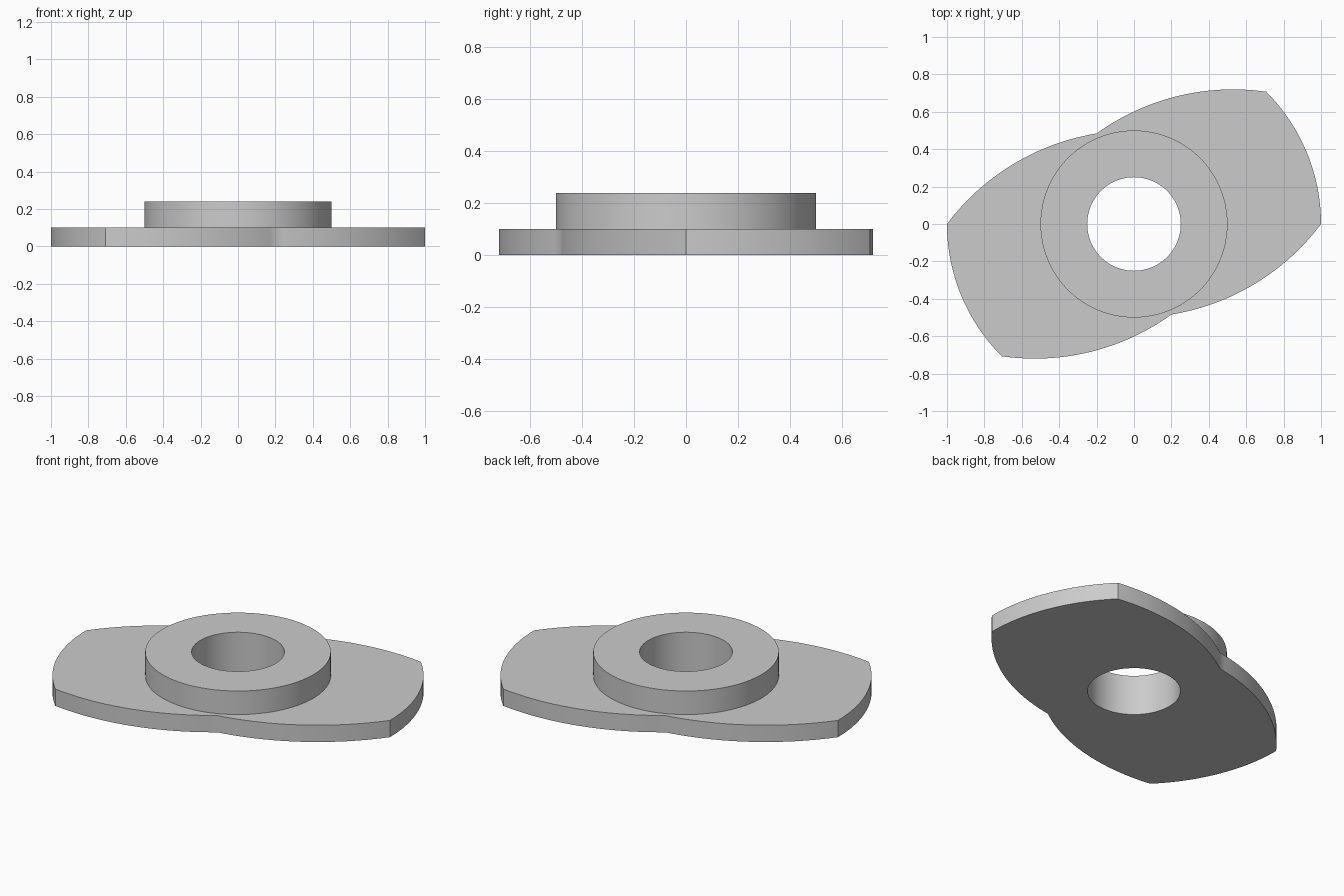
import bpy, bmesh
from math import pi, sin, cos, atan2, radians
from mathutils import Vector

cube = bpy.data.objects.get("Cube")
if cube:
    bpy.data.objects.remove(cube)

grey = bpy.data.materials.new("plain grey")
grey.use_nodes = True
colour = (0.6, 0.6, 0.6, 1)
grey.diffuse_color = colour
grey.node_tree.nodes["Principled BSDF"].inputs["Base Color"].default_value = colour


def arc(centre, start, end, steps):
    """Points on the short arc from start up to, not including, end."""
    a = atan2(start.y - centre.y, start.x - centre.x)
    b = atan2(end.y - centre.y, end.x - centre.x)
    sweep = (b - a + pi) % (2 * pi) - pi
    r = (start - centre).length
    return [centre + r * Vector((cos(a + sweep * i / steps), sin(a + sweep * i / steps)))
            for i in range(steps)]


def circle(r, n=96):
    return [Vector((r * cos(2 * pi * i / n), r * sin(2 * pi * i / n))) for i in range(n)]


def pierced_slab(name, outline, hole, z0, z1):
    """Flat outline with a hole, extruded from z0 to z1."""
    bm = bmesh.new()
    for loop in (outline, hole):
        verts = [bm.verts.new((p.x, p.y, z0)) for p in loop]
        for i, v in enumerate(verts):
            bm.edges.new((verts[i - 1], v))
    bmesh.ops.triangle_fill(bm, edges=bm.edges[:], use_beauty=True)
    grown = bmesh.ops.extrude_face_region(bm, geom=bm.faces[:], use_keep_orig=True)
    top = [g for g in grown["geom"] if isinstance(g, bmesh.types.BMVert)]
    bmesh.ops.translate(bm, verts=top, vec=(0, 0, z1 - z0))
    bmesh.ops.recalc_face_normals(bm, faces=bm.faces[:])
    mesh = bpy.data.meshes.new(name)
    bm.to_mesh(mesh)
    bm.free()
    mesh.materials.append(grey)
    obj = bpy.data.objects.new(name, mesh)
    bpy.context.collection.objects.link(obj)
    bpy.ops.object.select_all(action="DESELECT")
    obj.select_set(True)
    bpy.context.view_layer.objects.active = obj
    bpy.ops.object.shade_smooth_by_angle(angle=radians(30))
    return obj


# Two-lobed plate: half the outline, repeated by a half turn
offset, radius = 0.75, 1.25
axis = radians(22.5)
shoulder = offset * cos(pi / 8 * 3)
waist_r = (radius ** 2 - (offset * sin(pi / 8 * 3 - pi / 2)) ** 2) ** 0.5 - offset * sin(pi / 8 * 3)
waist = waist_r * Vector((-sin(axis), cos(axis)))
tip, corner = Vector((1, 0)), Vector((cos(pi / 4), sin(pi / 4)))
half = arc(Vector((0, 0)), tip, corner, 24)
half += arc(offset * Vector((cos(pi / 4), -sin(pi / 4))), corner, waist, 24)
half += arc(Vector((0, -offset)), waist, -tip, 24)
pierced_slab("lobed_plate", half + [-p for p in half], circle(0.25), 0, 0.1)

# Raised round collar
pierced_slab("collar", circle(0.5), circle(0.25), 0.1, 0.24)
